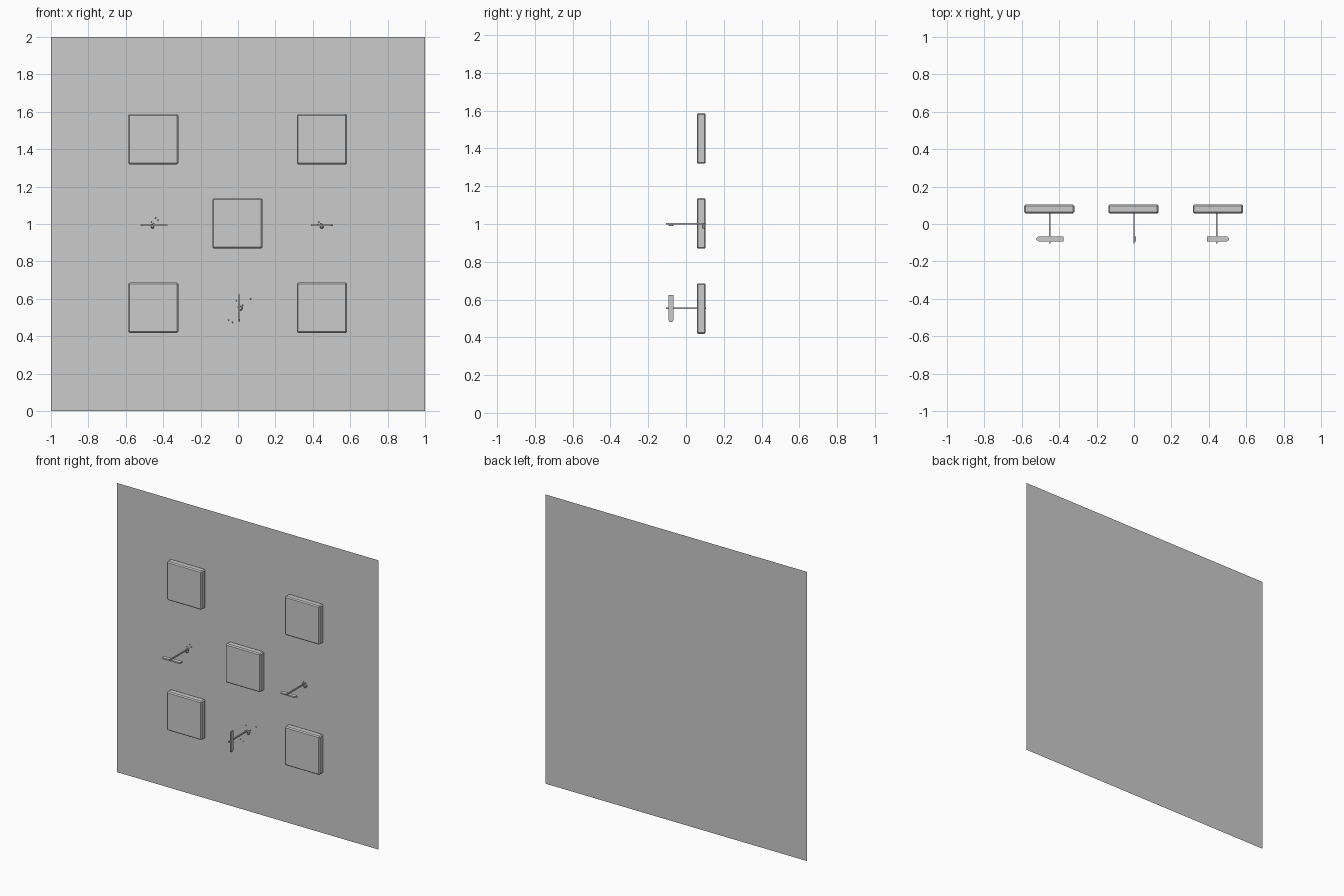
import bpy, bmesh
from mathutils import Vector

if "Cube" in bpy.data.objects:
    bpy.data.objects.remove(bpy.data.objects["Cube"])

WALL_Y = 0.105


def make_object(name, bm):
    bmesh.ops.recalc_face_normals(bm, faces=bm.faces)
    mesh = bpy.data.meshes.new(name)
    bm.to_mesh(mesh)
    bm.free()
    obj = bpy.data.objects.new(name, mesh)
    bpy.context.collection.objects.link(obj)
    return obj


def box(name, center, size, bevel=0.0):
    bm = bmesh.new()
    bmesh.ops.create_cube(bm, size=1)
    for v in bm.verts:
        v.co = Vector([c + s * k for c, s, k in zip(center, size, v.co)])
    if bevel:
        bmesh.ops.bevel(bm, geom=bm.edges[:], offset=bevel, segments=1, affect='EDGES')
    return make_object(name, bm)


def prism(name, points, offset):
    """Extrude a flat outline along the offset vector."""
    bm = bmesh.new()
    face = bm.faces.new([bm.verts.new(p) for p in points])
    new = bmesh.ops.extrude_face_region(bm, geom=[face])
    # keep both caps so the bar is closed
    moved = [g for g in new["geom"] if isinstance(g, bmesh.types.BMVert)]
    bmesh.ops.translate(bm, verts=moved, vec=offset)
    return make_object(name, bm)


def chip(name, x, z, r, y=0.1):
    bm = bmesh.new()
    bmesh.ops.create_icosphere(bm, subdivisions=1, radius=r)
    bmesh.ops.translate(bm, verts=bm.verts, vec=(x, y, z))
    return make_object(name, bm)


# Flat wall sheet
bm = bmesh.new()
bm.faces.new([bm.verts.new((x, WALL_Y, z)) for x, z in ((-1, 0), (1, 0), (1, 2), (-1, 2))])
make_object("wall", bm)

# Five chamfered square panels
for x, z in ((-0.453, 1.453), (0.449, 1.453), (-0.003, 1.003), (-0.453, 0.552), (0.449, 0.552)):
    box("panel", (x, 0.0805, z), (0.268, 0.047, 0.268), 0.007)

# Pegs: anchor, bar direction u, side offset v, bar reach past the peg and behind it
pegs = (
    ((-0.451, 1.001), (-1, 0), (0, -1), 0.069, 0.073),
    ((0.442, 1.001), (1, 0), (0, -1), 0.065, 0.052),
    ((0.0, 0.555), (0, -1), (1, 0), 0.075, 0.069),
)
for (x, z), u, v, tip, tail in pegs:
    u, v = Vector((u[0], 0, u[1])), Vector((v[0], 0, v[1]))
    # Thin rod out of the wall
    box("peg_rod", (x, 0.0, z), (0.008, 0.21, 0.008))
    # Flat crossbar with a blunt pointed end
    base = Vector((x, 0, z)) + v * 0.003
    outline = [(-tail, -0.093), (tip - 0.01, -0.093), (tip, -0.085), (tip, -0.075),
               (tip - 0.01, -0.066), (-tail, -0.066)]
    prism("peg_crossbar", [base + u * a + Vector((0, b, 0)) for a, b in outline], v * 0.009)
    # Small mount against the wall
    mount = Vector((x, 0.095, z)) + v * 0.014 + u * 0.006
    box("peg_mount", mount, (0.018, 0.018, 0.024), 0.005)

# Loose chips on the wall near the pegs
for x, z in ((-0.44, 1.033), (-0.428, 1.02), (-0.462, 1.012), (0.432, 1.01), (0.425, 0.998),
             (-0.05, 0.486), (-0.03, 0.474), (0.025, 0.565), (0.068, 0.6), (-0.008, 0.59)):
    chip("wall_chip", x, z, 0.004)
